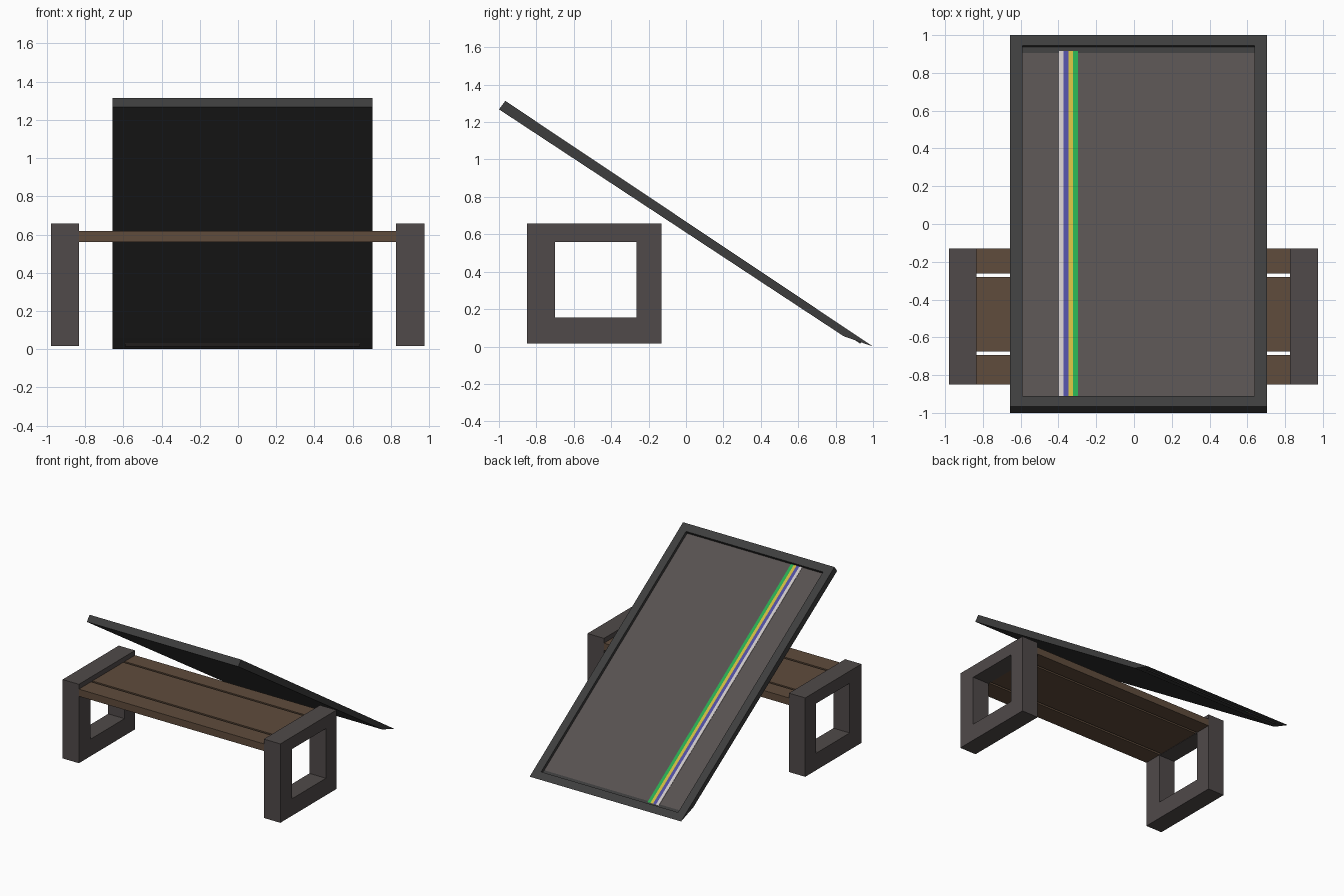
import bpy, bmesh
from mathutils import Vector

if "Cube" in bpy.data.objects:
    bpy.data.objects.remove(bpy.data.objects["Cube"])


def material(name, rgb):
    m = bpy.data.materials.new(name)
    m.diffuse_color = (*rgb, 1)
    m.use_nodes = True
    m.node_tree.nodes["Principled BSDF"].inputs["Base Color"].default_value = m.diffuse_color
    return m


FRAME = material("dark_frame", (0.047, 0.047, 0.047))
SCREEN = material("panel_grey", (0.095, 0.081, 0.079))
LEG = material("leg_grey", (0.08, 0.068, 0.067))
WOOD = material("wood", (0.115, 0.072, 0.045))


def prism(profile, x0, x1, hole=None):
    """Extrude a (y, z) profile, optionally with a matching hole, along x."""
    bm = bmesh.new()
    outer = [bm.verts.new((x0, y, z)) for y, z in profile]
    if hole:
        inner = [bm.verts.new((x0, y, z)) for y, z in hole]
        n = len(outer)
        faces = [bm.faces.new((outer[i], outer[(i + 1) % n],
                               inner[(i + 1) % n], inner[i])) for i in range(n)]
    else:
        faces = [bm.faces.new(outer)]
    new = bmesh.ops.extrude_face_region(bm, geom=faces, use_keep_orig=True)["geom"]
    bmesh.ops.translate(bm, vec=(x1 - x0, 0, 0),
                        verts=[v for v in new if isinstance(v, bmesh.types.BMVert)])
    bmesh.ops.recalc_face_normals(bm, faces=bm.faces)
    return bm


def finish(name, bm, *mats):
    me = bpy.data.meshes.new(name)
    bm.to_mesh(me)
    bm.free()
    for m in mats:
        me.materials.append(m)
    ob = bpy.data.objects.new(name, me)
    bpy.context.collection.objects.link(ob)
    return ob


def rect(y0, y1, z0, z1):
    return [(y0, z0), (y1, z0), (y1, z1), (y0, z1)]


# square ring legs
for name, x0, x1 in (("left_leg", -0.979, -0.833), ("right_leg", 0.827, 0.975)):
    finish(name, prism(rect(-0.85, -0.13, 0.017, 0.657), x0, x1,
                       rect(-0.70, -0.265, 0.155, 0.558)), LEG)

# seat slats
for name, y0, y1 in (("front_slat", -0.85, -0.694), ("middle_slat", -0.676, -0.28),
                     ("back_slat", -0.263, -0.13)):
    finish(name, prism(rect(y0, y1, 0.56, 0.618), -0.833, 0.827), WOOD)

# leaning panel with a recessed face
bm = prism([(-1, 1.268), (0.843, 0.055), (1, 0), (-0.966, 1.313)], -0.656, 0.703)
top = max(bm.faces, key=lambda f: f.normal.z)
normal = top.normal.copy()
bmesh.ops.inset_individual(bm, faces=[top], thickness=0.092, depth=0)
floor = bmesh.ops.extrude_discrete_faces(bm, faces=[top])["faces"][0]
bmesh.ops.translate(bm, vec=normal * -0.025, verts=floor.verts)
floor.material_index = 1
high = max((v.co for v in floor.verts), key=lambda c: c.z).copy()
low = min((v.co for v in floor.verts), key=lambda c: c.z).copy()
finish("leaning_panel", bm, FRAME, SCREEN)

# coloured stripes along the panel
lift = normal * 0.003
profile = [(p.y, p.z) for p in (high, low, low + lift, high + lift)]
for name, x0, x1, rgb in (("white_stripe", -0.397, -0.372, (0.6, 0.56, 0.56)),
                          ("blue_stripe", -0.372, -0.346, (0.08, 0.075, 0.35)),
                          ("yellow_stripe", -0.346, -0.322, (0.6, 0.48, 0.05)),
                          ("green_stripe", -0.322, -0.296, (0.02, 0.4, 0.08))):
    finish(name, prism(profile, x0, x1), material(name, rgb))
